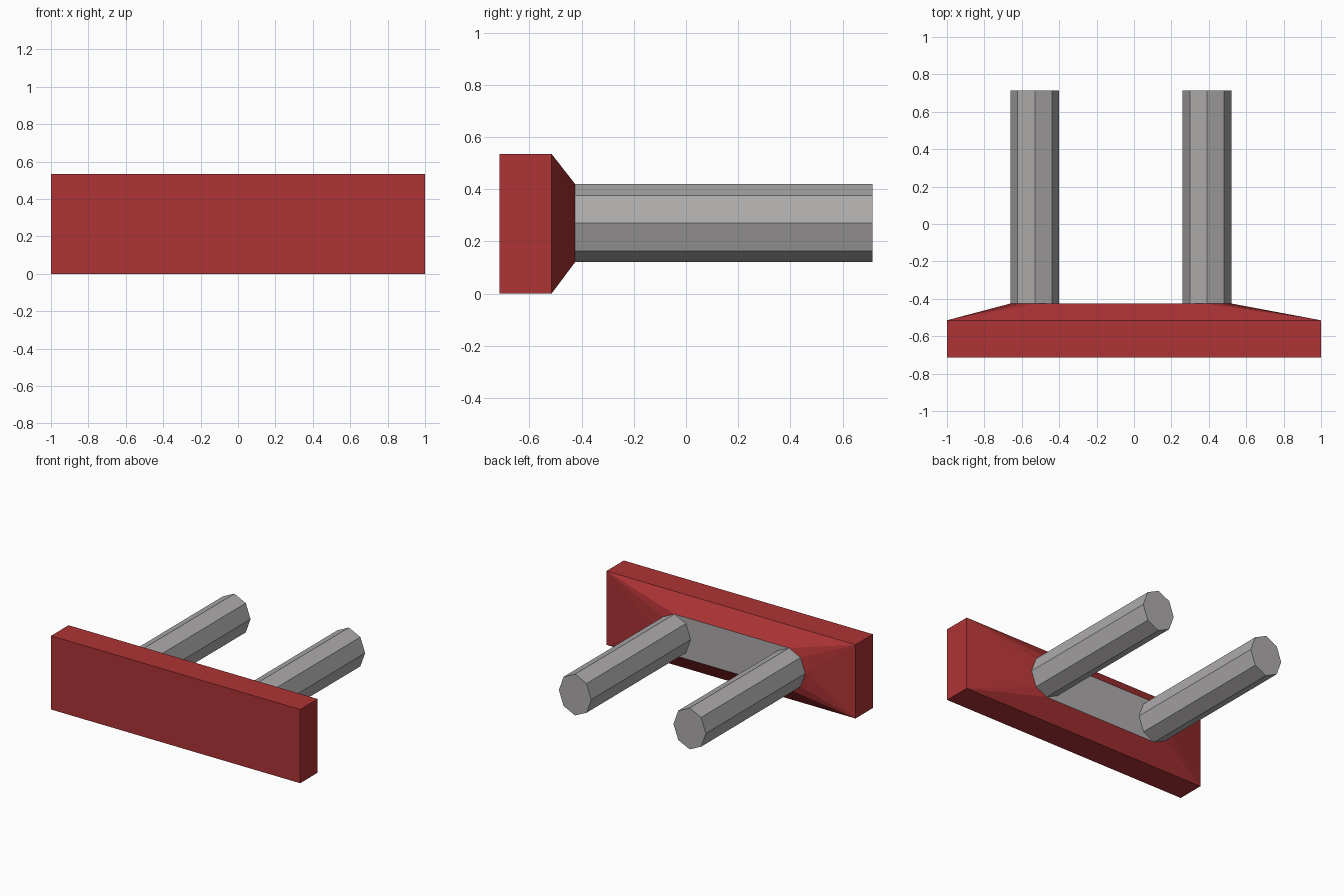
import bpy, bmesh, math
from mathutils import Matrix, Vector

if "Cube" in bpy.data.objects:
    bpy.data.objects.remove(bpy.data.objects["Cube"])

PEG_X = (-0.53, 0.39)
PEG_Z, RX, RZ = 0.27, 0.13, 0.15
Y_FRONT, Y_EDGE, Y_SEAT, Y_END = -0.715, -0.515, -0.425, 0.715
HEIGHT = 0.535


def material(name, color):
    m = bpy.data.materials.new(name)
    m.diffuse_color = (*color, 1)
    m.use_nodes = True
    m.node_tree.nodes["Principled BSDF"].inputs["Base Color"].default_value = m.diffuse_color
    return m


red = material("dark red", (0.42, 0.033, 0.035))
grey = material("grey", (0.42, 0.405, 0.405))


def make_object(name, bm, mats):
    bmesh.ops.recalc_face_normals(bm, faces=bm.faces)
    mesh = bpy.data.meshes.new(name)
    bm.to_mesh(mesh)
    bm.free()
    for m in mats:
        mesh.materials.append(m)
    ob = bpy.data.objects.new(name, mesh)
    bpy.context.collection.objects.link(ob)
    return ob


def octagon(cx, y):
    return [Vector((cx + RX * math.cos(i * math.pi / 4), y,
                    PEG_Z + RZ * math.sin(i * math.pi / 4))) for i in range(8)]


# Plate tapering back to a flat face around both pegs
bm = bmesh.new()
points = [Vector((x, y, z)) for x in (-1, 1) for y in (Y_FRONT, Y_EDGE) for z in (0, HEIGHT)]
for cx in PEG_X:
    points += octagon(cx, Y_SEAT)
for p in points:
    bm.verts.new(p)
hull = bmesh.ops.convex_hull(bm, input=bm.verts[:])
bmesh.ops.delete(bm, geom=[v for v in bm.verts if not v.link_faces], context='VERTS')
bmesh.ops.recalc_face_normals(bm, faces=bm.faces)
bmesh.ops.dissolve_limit(bm, angle_limit=0.01, verts=bm.verts, edges=bm.edges)
for f in bm.faces:
    f.material_index = 1 if f.normal.y > 0.99 and f.calc_center_median().y > Y_SEAT - 0.001 else 0
make_object("front_plate", bm, (red, grey))

# Two eight-sided pegs
for name, cx in zip(("left_peg", "right_peg"), PEG_X):
    bm = bmesh.new()
    base = [bm.verts.new(p) for p in octagon(cx, Y_SEAT)]
    end = [bm.verts.new(p) for p in octagon(cx, Y_END)]
    bm.faces.new(end)
    for i in range(8):
        j = (i + 1) % 8
        bm.faces.new((base[i], base[j], end[j], end[i]))
    bm.faces.new(base)
    make_object(name, bm, (grey,))
